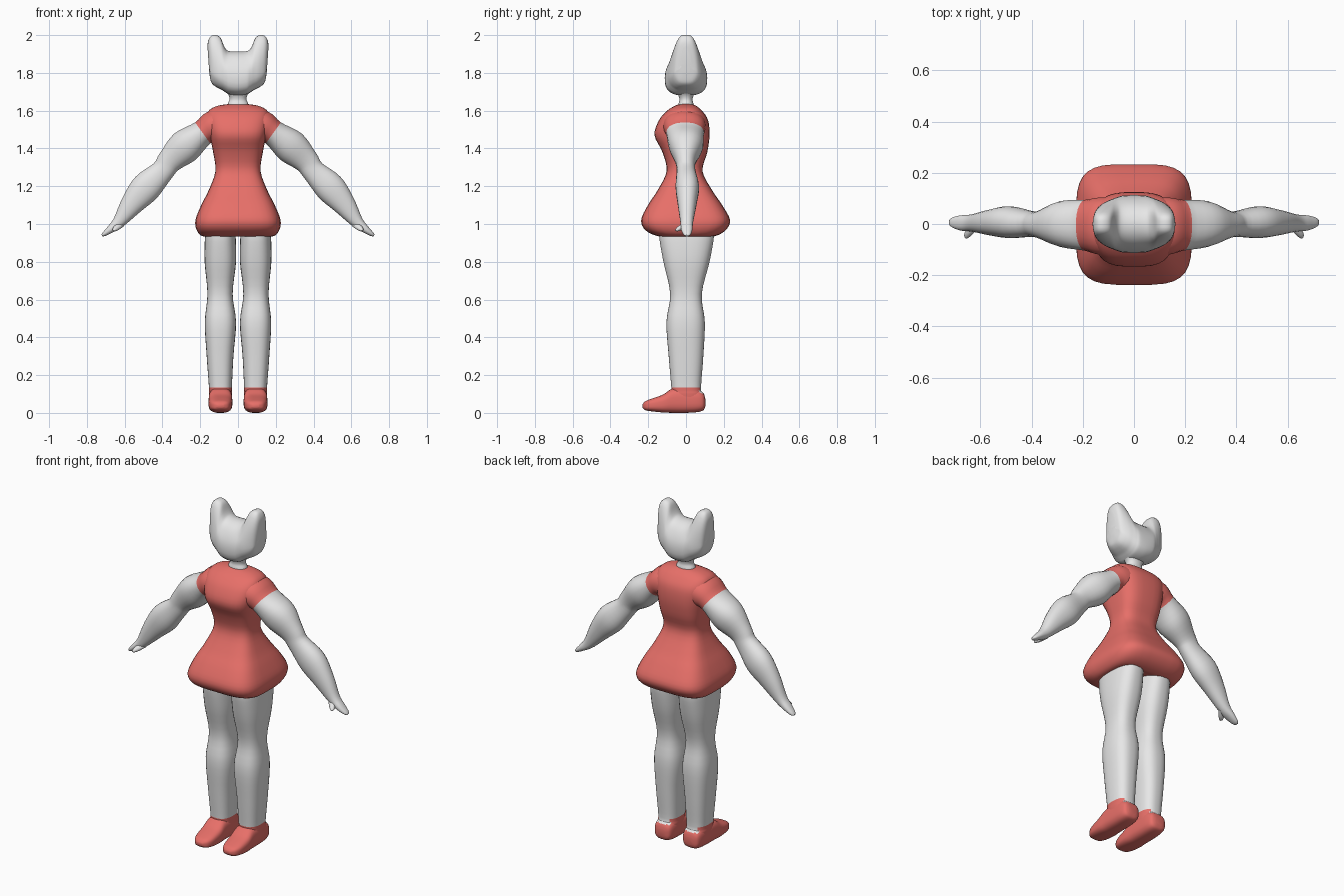
import bpy, bmesh, math
from mathutils import Vector

cube = bpy.data.objects.get("Cube")
if cube:
    bpy.data.objects.remove(cube)


def material(name, rgb):
    m = bpy.data.materials.new(name)
    m.diffuse_color = (*rgb, 1)
    m.use_nodes = True
    bsdf = next(n for n in m.node_tree.nodes if n.type == 'BSDF_PRINCIPLED')
    bsdf.inputs["Base Color"].default_value = (*rgb, 1)
    return m


GREY = material("light grey", (0.8, 0.8, 0.8))
RED = material("coral red", (0.8, 0.16, 0.14))
parts = []


def spline(rows, sub=4, closed=False):
    """Smooth curve through rows of numbers, hitting every row."""
    n, out = len(rows), []
    for i in range(n if closed else n - 1):
        if closed:
            a, b, c, d = (rows[(i + k) % n] for k in (-1, 0, 1, 2))
        else:
            a, b, c, d = (rows[min(max(i + k, 0), n - 1)] for k in (-1, 0, 1, 2))
        for s in range(sub):
            t = s / sub
            out.append([0.5 * (2 * q + (r - p) * t + (2 * p - 5 * q + 4 * r - u) * t * t
                               + (3 * q - p - 3 * r + u) * t ** 3)
                        for p, q, r, u in zip(a, b, c, d)])
    if not closed:
        out.append(list(rows[-1]))
    return out


def oval(hx, hy, n, count=32):
    """Rounded-box outline; a larger n is squarer."""
    pts = []
    for i in range(count):
        a = 2 * math.pi * (i + 0.5) / count
        c, s = math.cos(a), math.sin(a)
        pts.append((hx * math.copysign(abs(c) ** (2 / n), c),
                    hy * math.copysign(abs(s) ** (2 / n), s)))
    return pts


def loft(name, rings, rule=None, mats=(GREY, RED), mirror=False):
    """Skin closed rings; rule(centre, ring index) picks the material index."""
    bm = bmesh.new()
    vs = [[bm.verts.new(p) for p in r] for r in rings]
    n = len(vs[0])
    for k in range(len(vs) - 1):
        for i in range(n):
            j = (i + 1) % n
            f = bm.faces.new((vs[k][i], vs[k][j], vs[k + 1][j], vs[k + 1][i]))
            if rule:
                f.material_index = rule(f.calc_center_median(), k)
    for k in (0, len(vs) - 1):
        f = bm.faces.new(vs[k])
        if rule:
            f.material_index = rule(f.calc_center_median(), k)
    bmesh.ops.recalc_face_normals(bm, faces=bm.faces)
    me = bpy.data.meshes.new(name)
    bm.to_mesh(me)
    bm.free()
    for m in mats:
        me.materials.append(m)
    ob = bpy.data.objects.new(name, me)
    bpy.context.collection.objects.link(ob)
    if mirror:
        ob.modifiers.new("mirror", 'MIRROR').use_clip = False
    parts.append(ob)
    return ob


def stack(rows, x_offset=0):
    """Horizontal rings from rows of z, x min, x max, y min, y max, squareness."""
    rings = []
    for z, x0, x1, y0, y1, n in spline(rows):
        rings.append([((x0 + x1) / 2 + x, (y0 + y1) / 2 + y, z)
                      for x, y in oval((x1 - x0) / 2, (y1 - y0) / 2, n)])
    return rings


# Dress body: z, half width, front y, back y, squareness
dress = [(0.955, 0.05, -0.05, 0.05, 2.5), (0.945, 0.12, -0.10, 0.10, 3),
         (0.935, 0.185, -0.145, 0.15, 3.6), (0.965, 0.218, -0.213, 0.208, 4),
         (1.02, 0.226, -0.238, 0.234, 4), (1.10, 0.195, -0.202, 0.192, 4),
         (1.18, 0.155, -0.15, 0.138, 3.6), (1.28, 0.120, -0.103, 0.088, 3.2),
         (1.38, 0.132, -0.125, 0.113, 3.2), (1.47, 0.150, -0.167, 0.125, 3.2),
         (1.55, 0.165, -0.143, 0.117, 3), (1.60, 0.155, -0.10, 0.085, 2.8),
         (1.625, 0.11, -0.06, 0.055, 2.4), (1.635, 0.05, -0.035, 0.035, 2)]
loft("dress", stack([(z, -h, h, f, b, n) for z, h, f, b, n in dress]), mats=(RED,))

# Neck
neck = [(1.60, 0.06, 0.045), (1.635, 0.055, 0.040), (1.66, 0.045, 0.035),
        (1.69, 0.055, 0.045), (1.72, 0.09, 0.07)]
loft("neck", stack([(z, -h, h, -d, d, 2.2) for z, h, d in neck]), mats=(GREY,))

# Head with ears, skinned sideways: x, bottom z, top z, cheek y, brow y, upper y
half = [(0.0, 1.68, 1.913, 0.110, 0.082, 0.045), (0.05, 1.686, 1.916, 0.108, 0.080, 0.045),
        (0.072, 1.696, 1.937, 0.102, 0.076, 0.045), (0.092, 1.708, 1.985, 0.095, 0.070, 0.036),
        (0.118, 1.720, 2.0, 0.085, 0.066, 0.036), (0.143, 1.735, 1.995, 0.070, 0.058, 0.034),
        (0.157, 1.755, 1.972, 0.054, 0.045, 0.028), (0.163, 1.80, 1.94, 0.025, 0.025, 0.012)]
rows = [(-r[0], *r[1:]) for r in half[:0:-1]] + half
rings = []
for x, zb, zt, w, brow, top in spline(rows):
    zs = max(1.82, zb + 0.03)
    zm = zs + 0.6 * (zt - zs) - 0.01
    side = [(w * 0.6, zb + 0.008), (w * 0.97, zb + 0.045), (w, min(zs, zb + 0.12)),
            (brow, zm), (top, zt - 0.012)]
    outline = [(0, zb)] + side + [(0, zt)] + [(-y, z) for y, z in reversed(side)]
    rings.append([(x * (1 - 0.42 * max(0, 1.96 - z)), y, z)
                  for y, z in spline(outline, 3, True)])
loft("head", rings, mats=(GREY,))

# Arms with sleeves: x, z, half thickness, y centre, half depth
arm = [(0.07, 1.525, 0.085, -0.01, 0.115), (0.135, 1.513, 0.085, -0.008, 0.112),
       (0.187, 1.482, 0.069, -0.005, 0.100), (0.28, 1.41, 0.090, 0.0, 0.090),
       (0.36, 1.335, 0.068, -0.002, 0.055), (0.40, 1.28, 0.062, 0.0, 0.050),
       (0.485, 1.195, 0.080, 0.007, 0.062), (0.56, 1.107, 0.062, 0.006, 0.050),
       (0.63, 1.012, 0.034, 0.004, 0.034), (0.675, 0.972, 0.021, 0.004, 0.030),
       (0.708, 0.947, 0.012, 0.006, 0.020), (0.721, 0.940, 0.005, 0.006, 0.010)]
path = spline(arm)
rings = []
for i, (x, z, t, yc, d) in enumerate(path):
    a, b = path[max(i - 1, 0)], path[min(i + 1, len(path) - 1)]
    along = Vector((b[0] - a[0], 0, b[1] - a[1])).normalized()
    up = Vector((-along.z, 0, along.x))
    rings.append([Vector((x, yc + v, z)) + up * u for u, v in oval(t, d, 2.2, 24)])
loft("arm_and_sleeve", rings, lambda c, k: 1 if k < 8 else 0, mirror=True)

# Thumbs
thumb = [(0.615, 0.0, 1.00, 0.016), (0.640, -0.028, 0.982, 0.016),
         (0.653, -0.046, 0.972, 0.011), (0.657, -0.056, 0.968, 0.004)]
loft("thumb", [[(x + u, y + 0.4 * u, z + v) for u, v in oval(r, r, 2, 12)]
               for x, y, z, r in spline(thumb)], mats=(GREY,), mirror=True)


# Shoe colour rule: lower at the back of the heel
def shoe(c, k):
    return 1 if c.z < (0.105 if c.y > 0.07 else 0.135) else 0


# Legs: z, inner x, outer x, front y, back y, squareness
legs = [(0.975, 0.02, 0.165, -0.135, 0.14, 2.6), (0.93, 0.012, 0.175, -0.142, 0.148, 2.6),
        (0.80, 0.010, 0.177, -0.120, 0.125, 2.6), (0.63, 0.028, 0.162, -0.084, 0.084, 2.6),
        (0.48, 0.010, 0.176, -0.104, 0.100, 2.6), (0.30, 0.024, 0.166, -0.092, 0.092, 2.6),
        (0.135, 0.032, 0.154, -0.078, 0.080, 2.6), (0.10, 0.032, 0.154, -0.078, 0.088, 2.6),
        (0.04, 0.036, 0.150, -0.07, 0.090, 2.6)]
loft("leg", stack(legs), shoe, mirror=True)

# Shoes: y, bottom z, top z, half width
shoes = [(0.102, 0.035, 0.075, 0.025), (0.092, 0.014, 0.105, 0.048),
         (0.06, 0.004, 0.125, 0.058), (0.0, 0.0, 0.132, 0.061),
         (-0.07, 0.0, 0.130, 0.062), (-0.12, 0.002, 0.098, 0.063),
         (-0.18, 0.008, 0.076, 0.057), (-0.215, 0.014, 0.062, 0.042),
         (-0.230, 0.028, 0.046, 0.018)]
loft("shoe", [[(0.093 + u, y, (a + b) / 2 + v) for u, v in oval(h, (b - a) / 2, 3, 28)]
              for y, a, b, h in spline(shoes)], shoe, mirror=True)

# Smooth shading
bpy.ops.object.select_all(action='DESELECT')
for ob in parts:
    ob.select_set(True)
bpy.context.view_layer.objects.active = parts[0]
bpy.ops.object.shade_smooth_by_angle(angle=math.radians(60))
